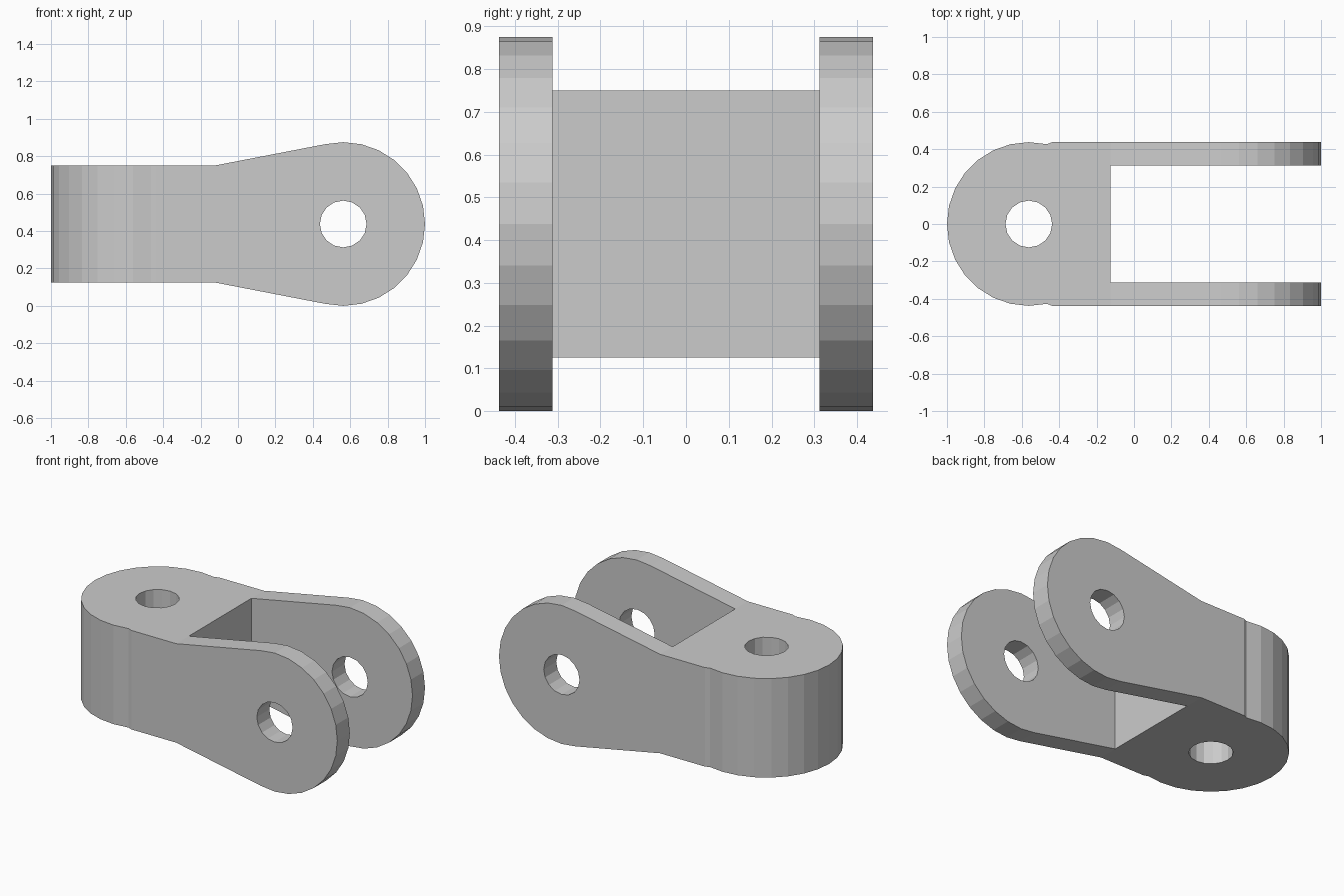
import bpy, bmesh
from math import cos, sin, tau

if "Cube" in bpy.data.objects:
    bpy.data.objects.remove(bpy.data.objects["Cube"])

R, HOLE_R = 0.4375, 0.125     # rounded end and pin hole radii
CX, CZ = 0.5625, 0.4375       # hole offset along x, mid height
SIDES, HOLE_SIDES = 28, 16


def arc(cx, cy, r, sides, first, last):
    return [(cx + r * cos(tau * i / sides), cy + r * sin(tau * i / sides))
            for i in range(first, last + 1)]


def prism(name, points, axis, lo, hi):
    """Extrude a closed 2D outline along y (points are x, z) or z (points are x, y)."""
    place = (lambda a, b, d: (a, d, b)) if axis == 'Y' else (lambda a, b, d: (a, b, d))
    bm = bmesh.new()
    face = bm.faces.new([bm.verts.new(place(a, b, lo)) for a, b in points])
    out = bmesh.ops.extrude_face_region(bm, geom=[face])
    verts = [g for g in out['geom'] if isinstance(g, bmesh.types.BMVert)]
    bmesh.ops.translate(bm, verts=verts, vec=place(0, 0, hi - lo))
    bmesh.ops.recalc_face_normals(bm, faces=bm.faces)
    mesh = bpy.data.meshes.new(name)
    bm.to_mesh(mesh)
    bm.free()
    obj = bpy.data.objects.new(name, mesh)
    bpy.context.collection.objects.link(obj)
    return obj


def combine(target, cutter, operation):
    cutter.hide_render = True
    mod = target.modifiers.new(cutter.name, 'BOOLEAN')
    mod.object, mod.operation, mod.solver = cutter, operation, 'EXACT'
    bpy.context.view_layer.objects.active = target
    bpy.ops.object.modifier_apply(modifier=mod.name)
    bpy.data.objects.remove(cutter)


# Side silhouette: straight shank flaring into the round fork ends
side = [(-1.2, 0.125), (-0.125, 0.125)]
side += arc(CX, CZ, R, SIDES, -8, 8)
side += [(-0.125, 0.75), (-1.2, 0.75)]
clevis = prism("clevis_link", side, 'Y', -0.6, 0.6)

# Plan silhouette: round shank end and two fork arms around a slot
plan = arc(-CX, 0, R, SIDES, 6, 22)
plan += [(-0.4375, -R), (1.2, -R), (1.2, -0.3125), (-0.125, -0.3125),
         (-0.125, 0.3125), (1.2, 0.3125), (1.2, R), (-0.4375, R)]
combine(clevis, prism("plan_outline", plan, 'Z', -0.2, 1.1), 'INTERSECT')

# Pin holes: vertical through the shank, crosswise through the fork arms
shank_pin = arc(-CX, 0, HOLE_R, HOLE_SIDES, 0, HOLE_SIDES - 1)
combine(clevis, prism("shank_hole", shank_pin, 'Z', -0.2, 1.1), 'DIFFERENCE')
fork_pin = arc(CX, CZ, HOLE_R, HOLE_SIDES, 0, HOLE_SIDES - 1)
combine(clevis, prism("fork_hole", fork_pin, 'Y', -0.7, 0.7), 'DIFFERENCE')
